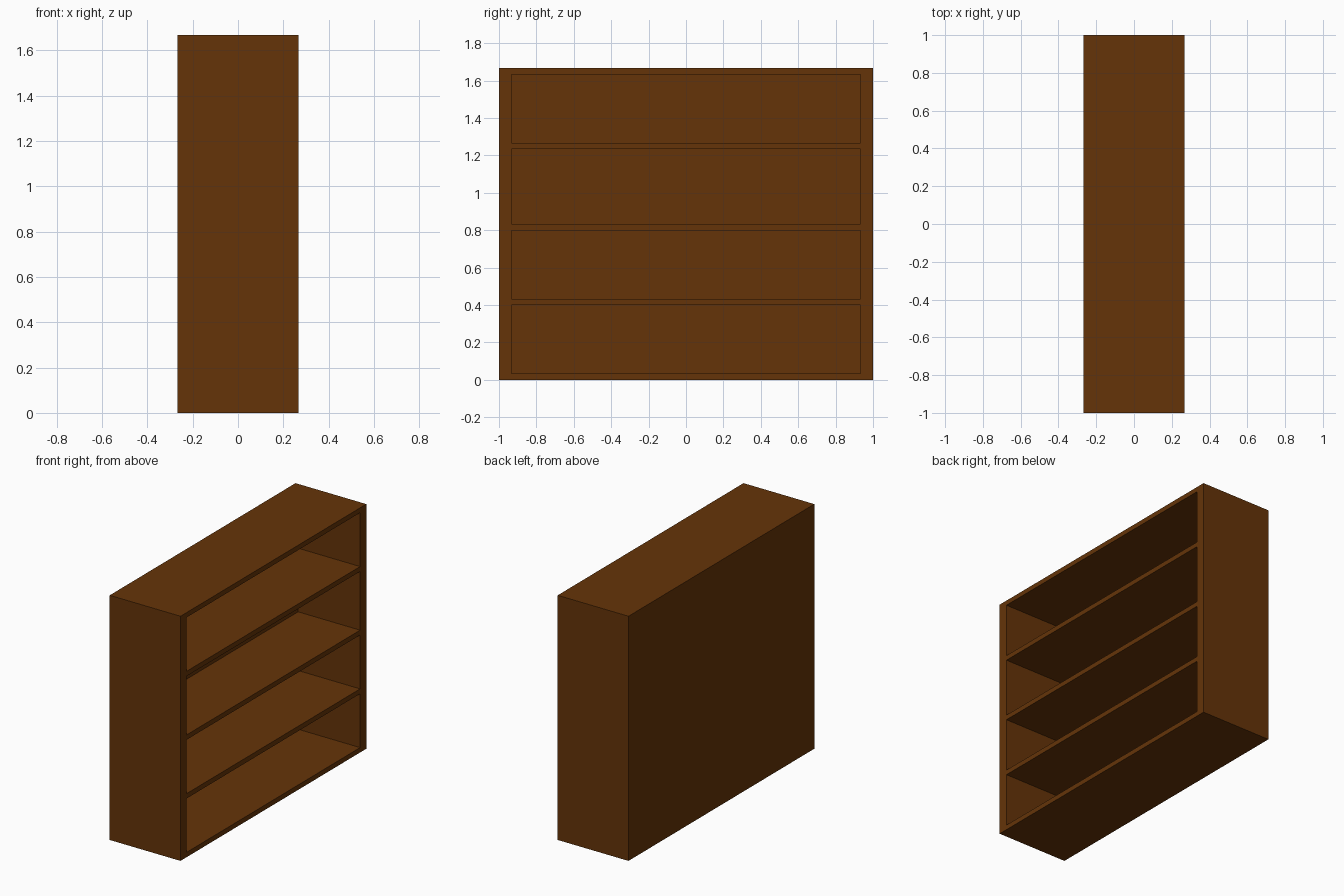
import bpy

if "Cube" in bpy.data.objects:
    bpy.data.objects.remove(bpy.data.objects["Cube"])

U = 1 / 30                     # board thickness
W, L, H = 16 * U, 2.0, 50 * U  # depth (x), length (y), height (z)
SIDE, BACK = 2 * U, 2 * U

wood = bpy.data.materials.new("brown wood")
wood.diffuse_color = (0.13, 0.034, 0.0025, 1)
wood.use_nodes = True
wood.node_tree.nodes["Principled BSDF"].inputs["Base Color"].default_value = wood.diffuse_color


def box(name, x, y, z):
    """Box from (min, max) ranges on each axis."""
    mesh = bpy.data.meshes.new(name)
    v = [(a, b, c) for a in x for b in y for c in z]
    f = [(0, 1, 3, 2), (4, 6, 7, 5), (0, 4, 5, 1),
         (2, 3, 7, 6), (0, 2, 6, 4), (1, 5, 7, 3)]
    mesh.from_pydata(v, [], f)
    mesh.materials.append(wood)
    ob = bpy.data.objects.new(name, mesh)
    bpy.context.collection.objects.link(ob)
    return ob


hx, hy = W / 2, L / 2
inner_y = (-hy + SIDE, hy - SIDE)

# side panels
box("side_panel_front", (-hx, hx), (-hy, -hy + SIDE), (0, H))
box("side_panel_rear", (-hx, hx), (hy - SIDE, hy), (0, H))

# back panel, closing the -x side
box("back_panel", (-hx, -hx + BACK), inner_y, (0, H))

# bottom, shelves and top, open towards +x
levels = {"bottom_board": 0, "shelf_low": 12 * U, "shelf_middle": 24 * U,
          "shelf_high": 37 * U, "top_board": 49 * U}
for name, z in levels.items():
    box(name, (-hx + BACK, hx), inner_y, (z, z + U))
